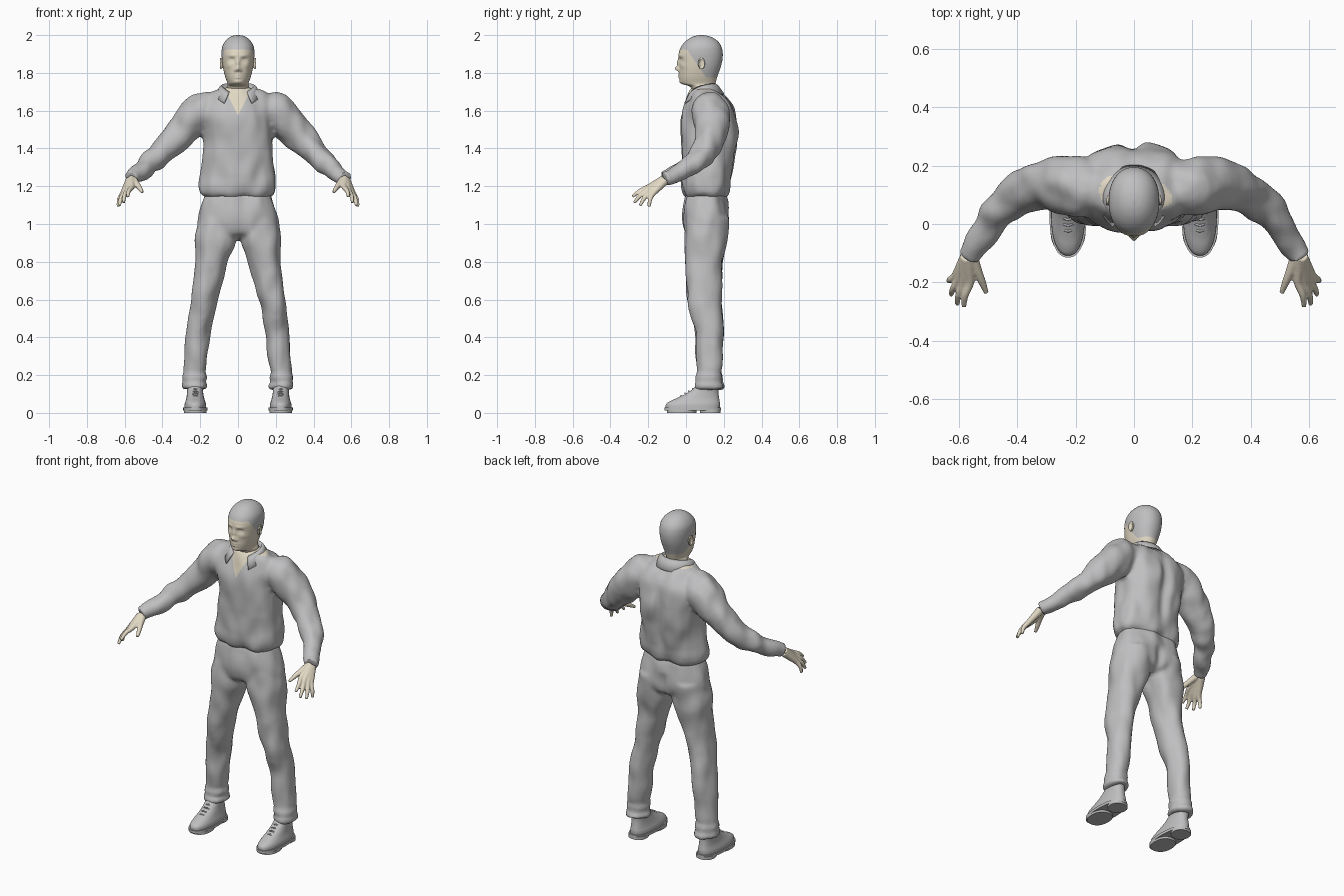
import bpy, bmesh, math
from mathutils import Vector, noise

if "Cube" in bpy.data.objects:
    bpy.data.objects.remove(bpy.data.objects["Cube"])


def material(name, rgb):
    m = bpy.data.materials.new(name)
    m.use_nodes = True
    m.diffuse_color = (*rgb, 1)
    m.node_tree.nodes["Principled BSDF"].inputs["Base Color"].default_value = (*rgb, 1)
    return m


GREY = material("soft grey", (0.52, 0.52, 0.53))
SKIN = material("pale skin", (0.76, 0.69, 0.55))


def resample(rows, sub):
    """Catmull-Rom interpolation through rows of numbers."""
    rows = [Vector(r) for r in rows]
    out = []
    for i in range(len(rows) - 1):
        a, b, c, d = rows[max(i - 1, 0)], rows[i], rows[i + 1], rows[min(i + 2, len(rows) - 1)]
        for k in range(sub):
            t = k / sub
            out.append(b + (c - a) * t / 2 + (a * 2 - b * 5 + c * 4 - d) * t * t / 2
                       + (b * 3 - a - c * 3 + d) * t ** 3 / 2)
    return out + [rows[-1]]


def skin_rings(bm, rings):
    """Bridge closed rings of points and cap both ends."""
    vs = [[bm.verts.new(p) for p in ring] for ring in rings]
    n = len(vs[0])
    for a, b in zip(vs, vs[1:]):
        for i in range(n):
            j = (i + 1) % n
            bm.faces.new((a[i], a[j], b[j], b[i]))
    bm.faces.new(vs[0][::-1])
    bm.faces.new(vs[-1])


def stack(bm, rows, side=1, power=2.3, segs=48, sub=5):
    """Horizontal sections: height, centre x, half width, front y, back y."""
    rings = []
    for z, cx, hw, y0, y1 in resample(rows, sub):
        ring = []
        for i in range(segs):
            c, s = math.cos(math.tau * i / segs), math.sin(math.tau * i / segs)
            x = math.copysign(abs(c) ** (2 / power), c) * hw
            y = math.copysign(abs(s) ** (2 / power), s) * (y1 - y0) / 2
            ring.append((side * cx + x, (y0 + y1) / 2 + y, z))
        rings.append(ring)
    skin_rings(bm, rings)


def tube(bm, rows, side=1, segs=20, sub=5):
    """Round limb through points: x, y, z, radius."""
    pts = resample([(side * x, y, z, r) for x, y, z, r in rows], sub)
    rings = []
    for i, p in enumerate(pts):
        t = (pts[min(i + 1, len(pts) - 1)].xyz - pts[max(i - 1, 0)].xyz).normalized()
        u = t.cross(Vector((0, 0, 1))).normalized()
        v = u.cross(t)
        rings.append([p.xyz + (u * math.cos(a) + v * math.sin(a)) * p.w
                      for a in (math.tau * k / segs for k in range(segs))])
    skin_rings(bm, rings)


def finish(name, bm, mats, voxel=0, smooth=0):
    """Turn the parts into one smooth object, fused when a voxel size is given."""
    bmesh.ops.recalc_face_normals(bm, faces=bm.faces)
    me = bpy.data.meshes.new(name)
    bm.to_mesh(me)
    bm.free()
    ob = bpy.data.objects.new(name, me)
    bpy.context.collection.objects.link(ob)
    if voxel:
        rem = ob.modifiers.new("fuse", 'REMESH')
        rem.mode, rem.voxel_size = 'VOXEL', voxel
        sm = ob.modifiers.new("soften", 'SMOOTH')
        sm.iterations = smooth
        dg = bpy.context.evaluated_depsgraph_get()
        fused = bpy.data.meshes.new_from_object(ob.evaluated_get(dg))
        ob.modifiers.clear()
        ob.data = fused
    ob.data.materials.clear()
    for m in mats:
        ob.data.materials.append(m)
    ob.data.shade_smooth()
    return ob


def wrinkle(ob, amount):
    """Soft cloth folds along the normals."""
    normals = [v.normal.copy() for v in ob.data.vertices]
    for v, n in zip(ob.data.vertices, normals):
        p = v.co
        v.co = p + n * amount * noise.noise(Vector((p.x * 14, p.y * 14, p.z * 8)))


def paint(ob, planes, rule):
    """Cut clean colour borders, then give faces matching the rule the second material."""
    bm = bmesh.new()
    bm.from_mesh(ob.data)
    for co, no in planes:
        bmesh.ops.bisect_plane(bm, geom=bm.verts[:] + bm.edges[:] + bm.faces[:],
                               plane_co=co, plane_no=no)
    for f in bm.faces:
        f.material_index = int(rule(f.calc_center_median()))
    bm.to_mesh(ob.data)
    bm.free()


# Shirt: body and sleeves
bm = bmesh.new()
stack(bm, [(1.14, 0, .17, .01, .2), (1.16, 0, .198, -.01, .22), (1.2, 0, .205, -.02, .232),
           (1.25, 0, .196, -.022, .24), (1.35, 0, .185, -.028, .262), (1.45, 0, .185, -.03, .278),
           (1.53, 0, .19, -.028, .28), (1.6, 0, .2, -.017, .262), (1.65, 0, .185, -.002, .232),
           (1.69, 0, .15, .014, .192), (1.715, 0, .095, .026, .16), (1.722, 0, .07, .03, .15)])
for s in (1, -1):
    tube(bm, [(.1, .12, 1.61, .08), (.2, .13, 1.59, .1), (.3, .137, 1.49, .086),
              (.4, .1, 1.385, .069), (.47, .035, 1.32, .058), (.53, -.055, 1.265, .046),
              (.567, -.115, 1.24, .041)], s, segs=32)
shirt = finish("shirt", bm, [GREY, SKIN], .011, 4)
for v in shirt.data.vertices:   # groove down the spine between the shoulder blades
    if v.co.y > .13 and 1.17 < v.co.z < 1.68:
        v.co.y -= .022 * math.exp(-(v.co.x / .03) ** 2) * math.sin((v.co.z - 1.17) / .51 * math.pi)
wrinkle(shirt, .013)
paint(shirt, [((0, 0, 1.575), (k, 0, -.5)) for k in (1, -1)],
      lambda c: c.z > 1.708 or (c.y < .08 and abs(c.x) < (c.z - 1.575) * .5))

# Collar with pointed front flaps
bm = bmesh.new()
rows, count = [], 40
for i in range(count + 1):
    u = 2 * i / count - 1
    front = abs(u) ** 3
    a, b = u * math.radians(148), u * math.radians(143)
    top = (math.sin(a) * .086, .085 + math.cos(a) * .07, 1.745 - .045 * front)
    mid = (math.sin(a) * .1, .085 + math.cos(a) * .085, 1.735 - .05 * front)
    low = (math.sin(b) * .122, .085 + math.cos(b) * .118, 1.69 - .05 * front)
    foot = (math.sin(a) * .08, .085 + math.cos(a) * .066, 1.69 - .03 * front)
    rows.append([bm.verts.new(p) for p in (foot, top, mid, low)])
for p, q in zip(rows, rows[1:]):
    for k in range(3):
        bm.faces.new((p[k], q[k], q[k + 1], p[k + 1]))
collar = finish("collar", bm, [GREY])
collar.modifiers.new("thickness", 'SOLIDIFY').thickness = .007

# Trousers: seat and both legs
bm = bmesh.new()
stack(bm, [(1.165, 0, .17, .01, .2), (1.14, 0, .182, -.002, .212), (1.08, 0, .2, -.014, .225),
           (1.0, 0, .214, -.014, .23), (.95, 0, .2, 0, .212), (.925, 0, .15, .04, .17)])
for s in (1, -1):
    stack(bm, [(1.03, .105, .1, 0, .225), (.92, .114, .111, -.01, .218), (.8, .14, .088, -.002, .195),
               (.7, .16, .08, .002, .187), (.6, .181, .072, .008, .188), (.5, .198, .065, .03, .192),
               (.4, .212, .062, .05, .196), (.25, .226, .06, .055, .19), (.215, .229, .056, .058, .186),
               (.19, .228, .064, .052, .193), (.165, .231, .058, .056, .19), (.145, .23, .067, .048, .202),
               (.125, .23, .063, .054, .198)], s, power=2.1)
trousers = finish("trousers", bm, [GREY], .011, 4)
for v in trousers.data.vertices:   # cleft of the seat
    if v.co.y > .1 and .9 < v.co.z < 1.08:
        v.co.y -= .02 * math.exp(-(v.co.x / .025) ** 2) * math.sin((v.co.z - .9) / .18 * math.pi)
wrinkle(trousers, .011)

# Head and neck with sculpted face
bm = bmesh.new()
stack(bm, [(1.6, 0, .06, .04, .14), (1.68, 0, .06, .035, .142), (1.72, 0, .06, .026, .148),
           (1.733, 0, .057, .008, .152), (1.74, 0, .055, -.018, .155), (1.752, 0, .058, -.03, .158),
           (1.78, 0, .068, -.035, .166), (1.82, 0, .078, -.036, .18), (1.85, 0, .083, -.037, .189),
           (1.88, 0, .086, -.039, .194), (1.91, 0, .087, -.037, .194), (1.94, 0, .083, -.025, .187),
           (1.965, 0, .07, -.005, .171), (1.985, 0, .05, .022, .145), (1.996, 0, .028, .05, .115),
           (2.0, 0, .005, .075, .09)], power=2.15, segs=128, sub=6)
head = finish("head", bm, [GREY, SKIN])
# Each push: x, z, x spread, z spread, depth (brow, socket, lid, nose, nostril, lips, chin, cheek)
pushes = [(.032, 1.892, .024, .008, -.004), (.033, 1.868, .016, .011, .012), (.033, 1.866, .011, .006, -.006),
          (0, 1.85, .01, .022, -.011), (0, 1.822, .012, .012, -.021), (.014, 1.814, .008, .008, -.009),
          (0, 1.79, .022, .005, -.007), (0, 1.776, .018, .005, -.007), (0, 1.752, .02, .01, -.005),
          (.05, 1.838, .016, .014, -.004)]
for v in head.data.vertices:
    if v.co.y < .06:
        ax, z = abs(v.co.x), v.co.z
        v.co.y += sum(d * math.exp(-((ax - px) / sx) ** 2 - ((z - pz) / sz) ** 2)
                      for px, pz, sx, sz, d in pushes)
paint(head, [((0, 0, 1.925), (0, 0, 1)), ((0, .055, 1.85), (0, 1, .69)), ((0, 0, 1.775), (0, 0, 1))],
      lambda c: c.z < 1.775 or (c.z < 1.925 and c.y + .69 * (c.z - 1.85) < .055))

for s, label in ((1, "left"), (-1, "right")):
    # Ear: rim and lobe
    bm = bmesh.new()
    loop = [(.086 + .006 * math.sin(a / 2), .082 + .014 * math.cos(a), 1.85 + .026 * math.sin(a), .005)
            for a in (math.tau * k / 12 + .3 for k in range(13))]
    tube(bm, loop, s, segs=8, sub=2)
    stack(bm, [(1.826, .082, .004, .07, .085), (1.84, .084, .005, .068, .093),
               (1.868, .084, .005, .07, .093)], s, segs=16)
    finish(label + "_ear", bm, [SKIN], .003, 2)

    # Hand: wrist, palm bones, fingers and thumb
    bm = bmesh.new()
    for knuckle, tip in (((.562, -.2, 1.195), (.583, -.283, 1.145)), ((.584, -.203, 1.18), (.606, -.275, 1.112)),
                         ((.601, -.193, 1.166), (.627, -.243, 1.097)), ((.612, -.178, 1.157), (.635, -.195, 1.092))):
        k, t = Vector(knuckle), Vector(tip)
        m = k.lerp(t, .5) + Vector((.006, -.004, .004))
        w = Vector((.565, -.1, 1.243)).lerp(k, .15)
        tube(bm, [(*w, .024), (*w.lerp(k, .5), .019), (*k, .0145), (*m, .0115), (*t, .008)], s)
    tube(bm, [(.552, -.12, 1.232, .02), (.535, -.165, 1.21, .016), (.52, -.2, 1.19, .013),
              (.506, -.236, 1.168, .008)], s)
    finish(label + "_hand", bm, [SKIN], .0045, 2)

    # Shoe: upper, welt, heel and forefoot sole
    bm = bmesh.new()
    stack(bm, [(.022, .226, .058, -.108, .178), (.045, .226, .057, -.106, .18), (.062, .226, .052, -.085, .178),
               (.08, .226, .047, -.045, .175), (.105, .227, .043, .005, .172), (.13, .228, .042, .04, .172),
               (.15, .229, .04, .055, .17)], s)
    finish(label + "_shoe", bm, [GREY])
    bm = bmesh.new()
    for z0, z1, hw, y0, y1 in ((.012, .028, .064, -.115, .185), (0, .02, .053, .075, .183), (0, .016, .06, -.1, .055)):
        stack(bm, [(z0, .226, hw, y0, y1), (z1, .226, hw, y0, y1)], s, sub=1)
    sole = finish(label + "_sole", bm, [GREY])
    bm = bmesh.new()
    for k in range(4):
        y, z = -.025 + k * .02, .092 + k * .012
        tube(bm, [(.198, y + .012, z - .016, .004), (.226, y, z, .004), (.254, y + .012, z - .016, .004)], s, segs=8)
    finish(label + "_laces", bm, [GREY])
    bpy.ops.object.select_all(action='DESELECT')
    sole.select_set(True)
    bpy.context.view_layer.objects.active = sole
    bpy.ops.object.shade_smooth_by_angle(angle=math.radians(40))
